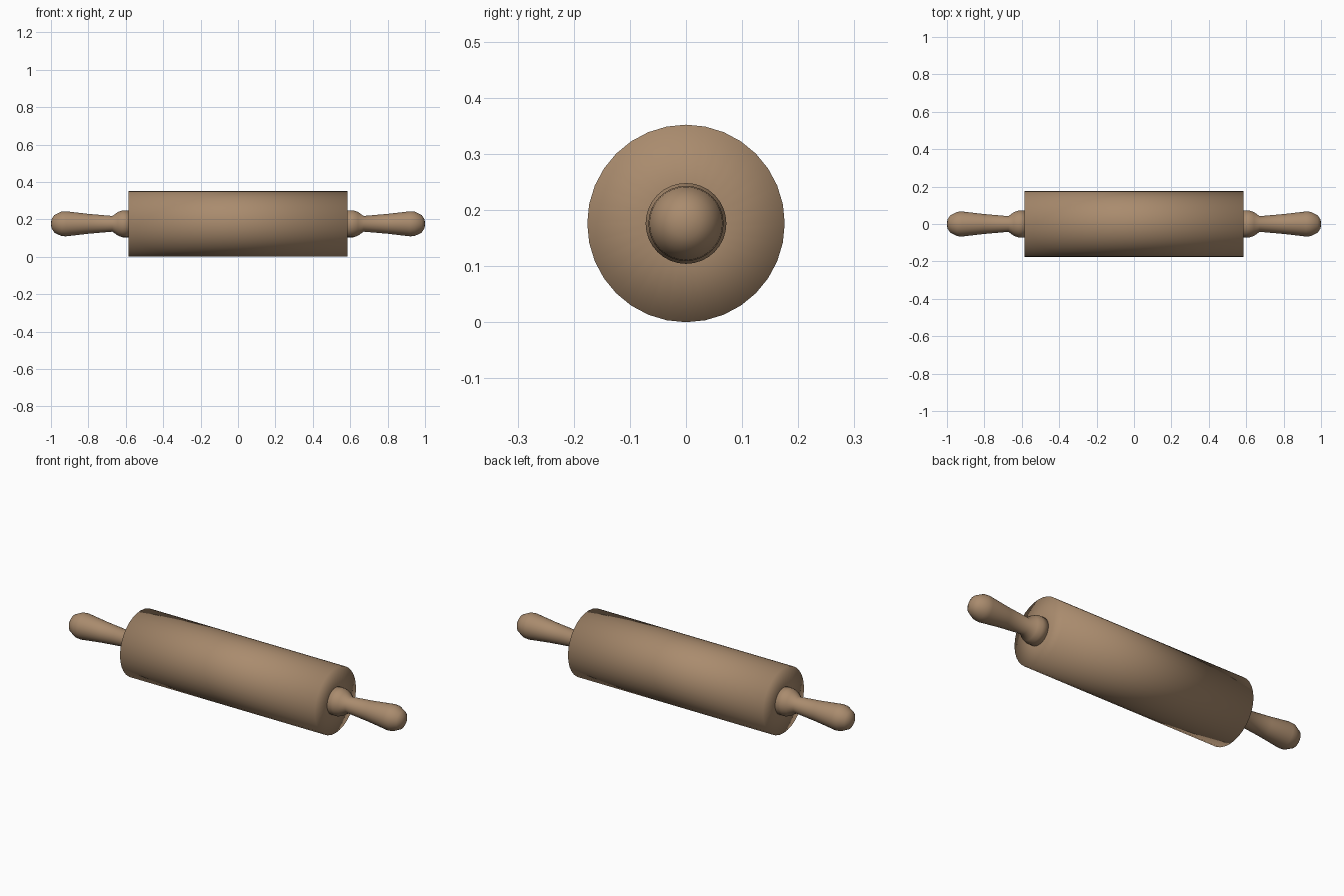
import bpy, bmesh, math

if "Cube" in bpy.data.objects:
    bpy.data.objects.remove(bpy.data.objects["Cube"])

SIDES = 32
AXIS_Z = 0.176

wood = bpy.data.materials.new("warm_wood")
wood.diffuse_color = (0.40, 0.26, 0.155, 1)
wood.use_nodes = True
wood.node_tree.nodes["Principled BSDF"].inputs["Base Color"].default_value = wood.diffuse_color


def lathe(name, profile, side=1):
    """Spin (x, radius) points around the roller's long axis and cap both ends."""
    bm = bmesh.new()
    rings = []
    for x, r in profile:
        rings.append([bm.verts.new((side * x,
                                    r * math.sin(2 * math.pi * i / SIDES),
                                    r * math.cos(2 * math.pi * i / SIDES)))
                      for i in range(SIDES)])
    for a, b in zip(rings, rings[1:]):
        for i in range(SIDES):
            j = (i + 1) % SIDES
            bm.faces.new((a[i], a[j], b[j], b[i]))
    bm.faces.new(rings[0])
    bm.faces.new(rings[-1])
    bmesh.ops.recalc_face_normals(bm, faces=bm.faces)
    for f in bm.faces:
        f.smooth = True
    mesh = bpy.data.meshes.new(name)
    bm.to_mesh(mesh)
    bm.free()
    mesh.materials.append(wood)
    obj = bpy.data.objects.new(name, mesh)
    obj.location.z = AXIS_Z
    bpy.context.collection.objects.link(obj)
    return obj


# Main rolling cylinder, its ends running in to the handle collars
lathe("roller", [(-0.585, 0.06), (-0.585, 0.176), (0.585, 0.176), (0.585, 0.06)])

# Turned handle: collar, narrow neck, swelling grip and rounded tip
handle = [(0.575, 0.072), (0.618, 0.072), (0.642, 0.063), (0.672, 0.042),
          (0.80, 0.053), (0.92, 0.067), (0.945, 0.065), (0.982, 0.047),
          (0.996, 0.026), (1.0, 0.008)]
for label, side in (("left", -1), ("right", 1)):
    lathe(label + "_handle", handle, side)
